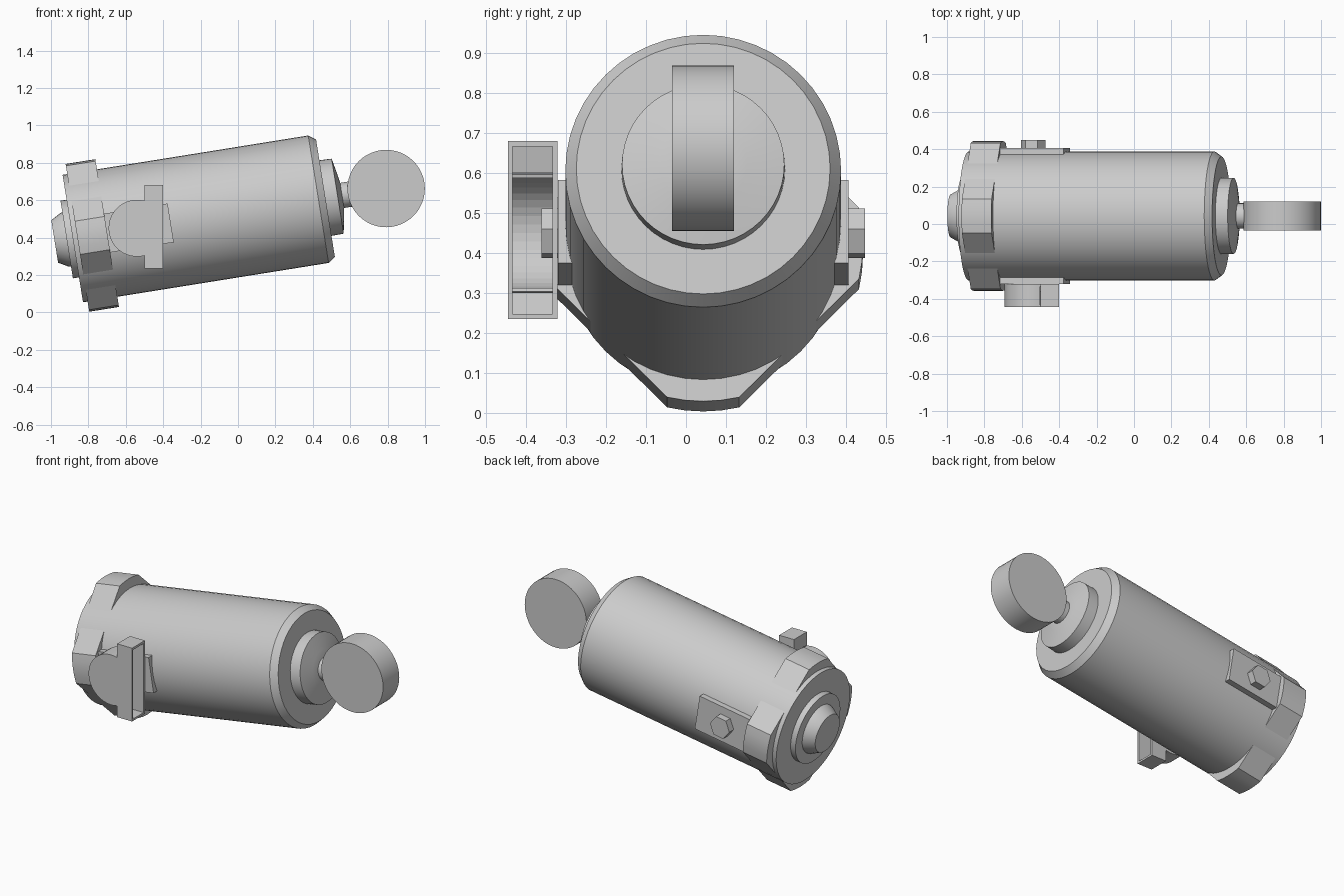
import bpy, bmesh
from math import sin, cos, radians, tau
from mathutils import Matrix, Vector

if "Cube" in bpy.data.objects:
    bpy.data.objects.remove(bpy.data.objects["Cube"])

grey = bpy.data.materials.new("plain_grey")
grey.use_nodes = True
COLOUR = (0.6, 0.6, 0.6, 1)
grey.diffuse_color = COLOUR
grey.node_tree.nodes["Principled BSDF"].inputs["Base Color"].default_value = COLOUR

# Barrel frame: local x runs along the tilted barrel, origin at its front shoulder
TILT = Matrix.Translation((0.43, 0.043, 0.605)) @ Matrix.Rotation(radians(-9.1), 4, "Y")
FLAT = Matrix.Identity(4)


def finish(name, bm, matrix):
    bmesh.ops.recalc_face_normals(bm, faces=bm.faces)
    bm.transform(matrix)
    mesh = bpy.data.meshes.new(name)
    bm.to_mesh(mesh)
    bm.free()
    mesh.materials.append(grey)
    obj = bpy.data.objects.new(name, mesh)
    bpy.context.collection.objects.link(obj)
    return obj


def smooth(obj):
    bpy.ops.object.select_all(action="DESELECT")
    obj.select_set(True)
    bpy.context.view_layer.objects.active = obj
    bpy.ops.object.shade_smooth_by_angle(angle=radians(25))


def prism(name, points, depth, matrix=FLAT):
    """Extrude a closed outline along a vector."""
    bm = bmesh.new()
    face = bm.faces.new([bm.verts.new(p) for p in points])
    grown = bmesh.ops.extrude_face_region(bm, geom=[face], use_keep_orig=True)
    verts = [g for g in grown["geom"] if isinstance(g, bmesh.types.BMVert)]
    bmesh.ops.translate(bm, verts=verts, vec=Vector(depth))
    return finish(name, bm, matrix)


def lathe(name, profile, segments=48):
    """Turn (along, radius) points about the barrel axis, with closed ends."""
    bm = bmesh.new()
    rings = [[bm.verts.new((t, r * cos(tau * i / segments), r * sin(tau * i / segments)))
              for i in range(segments)] for t, r in profile]
    for a, b in zip(rings, rings[1:]):
        for i in range(segments):
            j = (i + 1) % segments
            bm.faces.new((a[i], a[j], b[j], b[i]))
    bm.faces.new(rings[0])
    bm.faces.new(rings[-1])
    obj = finish(name, bm, TILT)
    smooth(obj)
    return obj


def circle_xz(cx, y, cz, r, count, start=0.0, sweep=tau, closed=True):
    steps = count if closed else count - 1
    return [(cx + r * cos(start + sweep * i / steps), y,
             cz + r * sin(start + sweep * i / steps)) for i in range(count)]


# Turned parts along the barrel
lathe("barrel", [(-1.3, 0.345), (0, 0.345), (0.038, 0.3175)])
lathe("front_collar", [(0.02, 0.205), (0.104, 0.203), (0.122, 0.11), (0.128, 0.07)])
lathe("piston_rod", [(0.1, 0.068), (0.25, 0.068)], 32)
lathe("rear_cover", [(-1.29, 0.345), (-1.33, 0.345)])
lathe("rear_step", [(-1.32, 0.21), (-1.363, 0.21)])
lathe("rear_boss", [(-1.35, 0.15), (-1.375, 0.145), (-1.428, 0.115)], 32)

# Rod end disc
smooth(prism("rod_end", circle_xz(0.792, -0.035, 0.662, 0.207, 48), (0, 0.155, 0)))

# Rear flange: a square standing on its corner, with rounded tips
tips = [radians(90 * k + a) for k in range(4) for a in (-13, -6.5, 0, 6.5, 13)]
smooth(prism("rear_flange", [(-1.305, 0.4 * cos(a), 0.4 * sin(a)) for a in tips],
             (0.161, 0, 0), TILT))

# Pads and hex bolts on both sides
for side, sign in (("left", 1), ("right", -1)):
    base = [(x, sign * 0.29, z) for x, z in
            ((-1.16, -0.105), (-0.8, -0.105), (-0.8, 0.105), (-1.16, 0.105))]
    prism(side + "_pad", base, (0, sign * 0.073, 0), TILT)
    prism(side + "_bolt", circle_xz(-0.982, sign * 0.34, 0, 0.066, 6), (0, sign * 0.065, 0), TILT)


# Hollow side housing, open toward the front end
def housing_outline(y, right, left, low, high, r):
    arc = circle_xz(-0.54, y, 0.45, r, 25, radians(-75), radians(-210), False)
    return [(right, y, high), (right, y, low), (left, y, low)] + arc + [(left, y, high)]


housing = prism("side_housing", housing_outline(-0.445, -0.4, -0.5, 0.235, 0.68, 0.152),
                (0, 0.123, 0))
cutter = prism("housing_cutter", housing_outline(-0.434, -0.38, -0.488, 0.247, 0.666, 0.143),
               (0, 0.1, 0))
cutter.hide_render = True
cutter.hide_viewport = True
hollow = housing.modifiers.new("hollow", "BOOLEAN")
hollow.operation = "DIFFERENCE"
hollow.solver = "EXACT"
hollow.object = cutter
smooth(housing)
